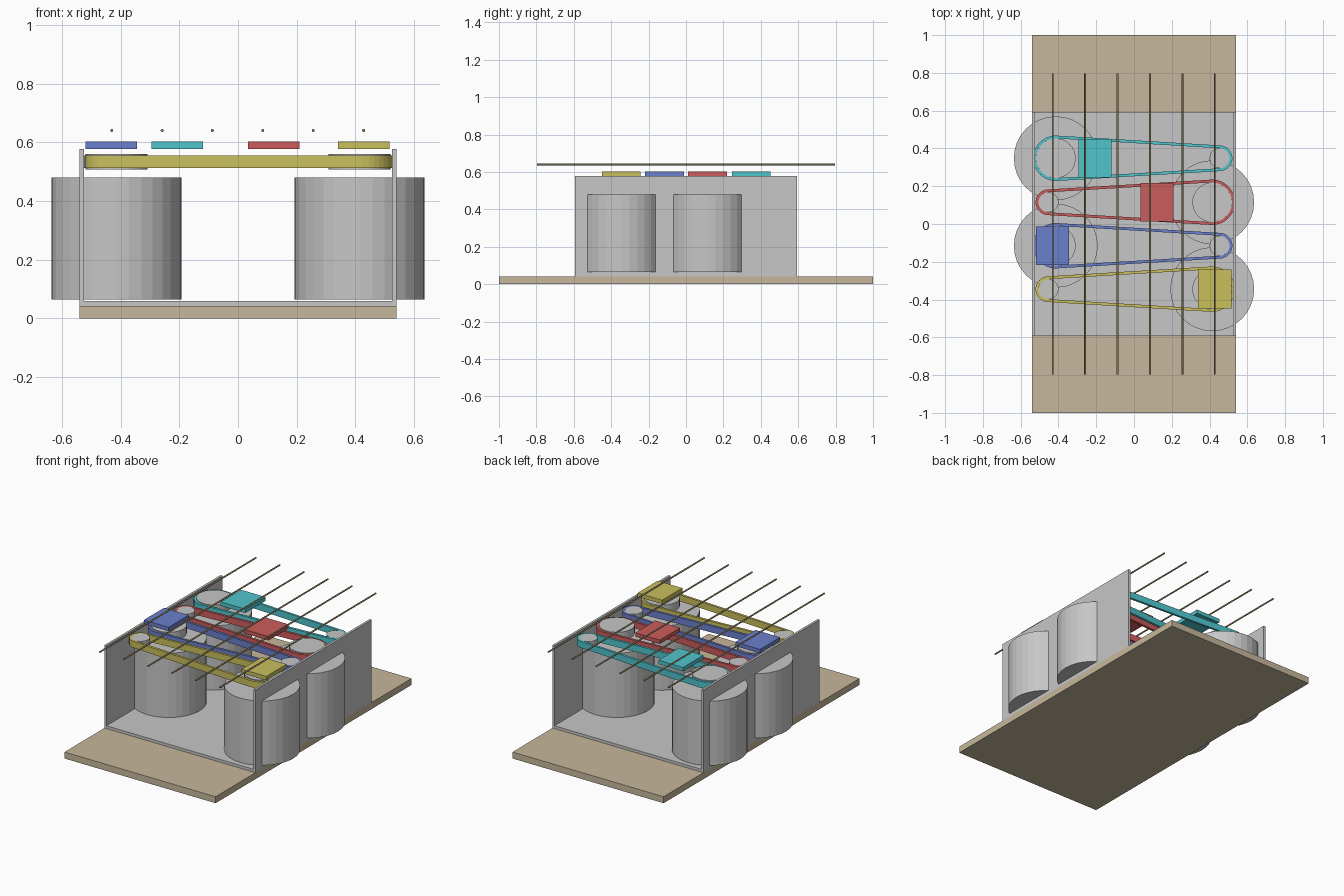
import bpy, bmesh
from math import acos, cos, sin, pi

if "Cube" in bpy.data.objects:
    bpy.data.objects.remove(bpy.data.objects["Cube"])


def material(name, srgb):
    linear = [((c + 0.055) / 1.055) ** 2.4 for c in srgb] + [1]
    m = bpy.data.materials.new(name)
    m.use_nodes = True
    m.diffuse_color = linear
    m.node_tree.nodes["Principled BSDF"].inputs["Base Color"].default_value = linear
    return m


METAL = material("grey metal", (.78, .78, .78))
WOOD = material("tan wood", (.78, .72, .61))
WIRE = material("bronze wire", (.52, .48, .35))
TEAL = material("teal", (.31, .77, .80))
RED = material("red", (.80, .36, .36))
BLUE = material("blue", (.42, .50, .80))
YELLOW = material("yellow", (.79, .75, .36))


def box(name, x, y, z, mat):
    """Box from (min, max) pairs along each axis."""
    spans = (x, y, z)
    bpy.ops.mesh.primitive_cube_add(size=1, location=[sum(s) / 2 for s in spans])
    ob = bpy.context.object
    ob.scale = [s[1] - s[0] for s in spans]
    ob.name = name
    ob.data.materials.append(mat)
    return ob


def cylinder(name, x, y, z, radius, mat, sides=32):
    bpy.ops.mesh.primitive_cylinder_add(
        vertices=sides, radius=radius, depth=z[1] - z[0], location=(x, y, sum(z) / 2))
    ob = bpy.context.object
    ob.name = name
    ob.data.materials.append(mat)
    return ob


def prism(name, profile, depth, mat, axis):
    """Extrude a closed profile: in xz along y, or in xy along z."""
    bm = bmesh.new()
    lo, hi = depth
    place = (lambda p, d: (p[0], d, p[1])) if axis == "y" else (lambda p, d: (p[0], p[1], d))
    face = bm.faces.new([bm.verts.new(place(p, lo)) for p in profile])
    new = bmesh.ops.extrude_face_region(bm, geom=[face])["geom"]
    for v in new:
        if isinstance(v, bmesh.types.BMVert):
            v.co["xyz".index(axis)] = hi
    bmesh.ops.recalc_face_normals(bm, faces=bm.faces)
    return finish(name, bm, mat)


def finish(name, bm, mat):
    mesh = bpy.data.meshes.new(name)
    bm.to_mesh(mesh)
    bm.free()
    mesh.materials.append(mat)
    ob = bpy.data.objects.new(name, mesh)
    bpy.context.collection.objects.link(ob)
    return ob


def belt_loop(side, y, grow):
    """Outline wrapped around the large pulley and the small idler."""
    span = MOTOR_X + IDLER_X
    phi = acos((PULLEY_R - IDLER_R) / span)
    pts = []
    for cx, r, start, sweep in ((-MOTOR_X, PULLEY_R, phi, 2 * pi - 2 * phi),
                                (IDLER_X, IDLER_R, -phi, 2 * phi)):
        for i in range(ARC + 1):
            a = start + sweep * i / ARC
            pts.append((-side * (cx + (r + grow) * cos(a)), y + (r + grow) * sin(a)))
    return pts


def belt(name, side, y, z, mat):
    bm = bmesh.new()
    rings = []
    for grow, h in ((0, z[0]), (BELT_T, z[0]), (BELT_T, z[1]), (0, z[1])):
        rings.append([bm.verts.new((px, py, h)) for px, py in belt_loop(side, y, grow)])
    n = len(rings[0])
    for k in range(4):
        a, b = rings[k], rings[(k + 1) % 4]
        for i in range(n):
            j = (i + 1) % n
            bm.faces.new((a[i], a[j], b[j], b[i]))
    bmesh.ops.recalc_face_normals(bm, faces=bm.faces)
    return finish(name, bm, mat)


MOTOR_X, IDLER_X = .414, .453
PULLEY_R, IDLER_R = .105, .053
BELT_T, ARC = .015, 20

# Wooden board and the U-shaped metal channel on it
box("base_board", (-.54, .54), (-1, 1), (0, .042), WOOD)
W, I, B, F, T = .54, .525, .042, .06, .577
prism("channel", [(-W, B), (W, B), (W, T), (I, T), (I, F), (-I, F), (-I, T), (-W, T)],
      (-.593, .593), METAL, "y")

# Four drives: motor, pulley, idler, belt and sliding carriage
drives = (("teal", TEAL, -1, .348, -.207),
          ("red", RED, 1, .115, .122),
          ("blue", BLUE, -1, -.115, -.432),
          ("yellow", YELLOW, 1, -.345, .428))
for name, mat, side, y, carriage_x in drives:
    cylinder(name + "_motor", side * MOTOR_X, y, (.064, .48), .222, METAL)
    cylinder(name + "_pulley", side * MOTOR_X, y, (.507, .56), PULLEY_R, METAL)
    cylinder(name + "_idler", -side * IDLER_X, y, (.513, .555), IDLER_R, METAL)
    belt(name + "_belt", side, y, (.513, .555), mat)
    box(name + "_carriage", (carriage_x - .088, carriage_x + .088),
        (y - .103, y + .103), (.577, .602), mat)

# Six parallel wires above the carriages
for i in range(6):
    wire = cylinder(f"wire_{i + 1}", 0, 0, (-.797, .797), .005, WIRE, 12)
    wire.rotation_euler.x = pi / 2
    wire.location = (-.43 + i * .1715, 0, .64)
